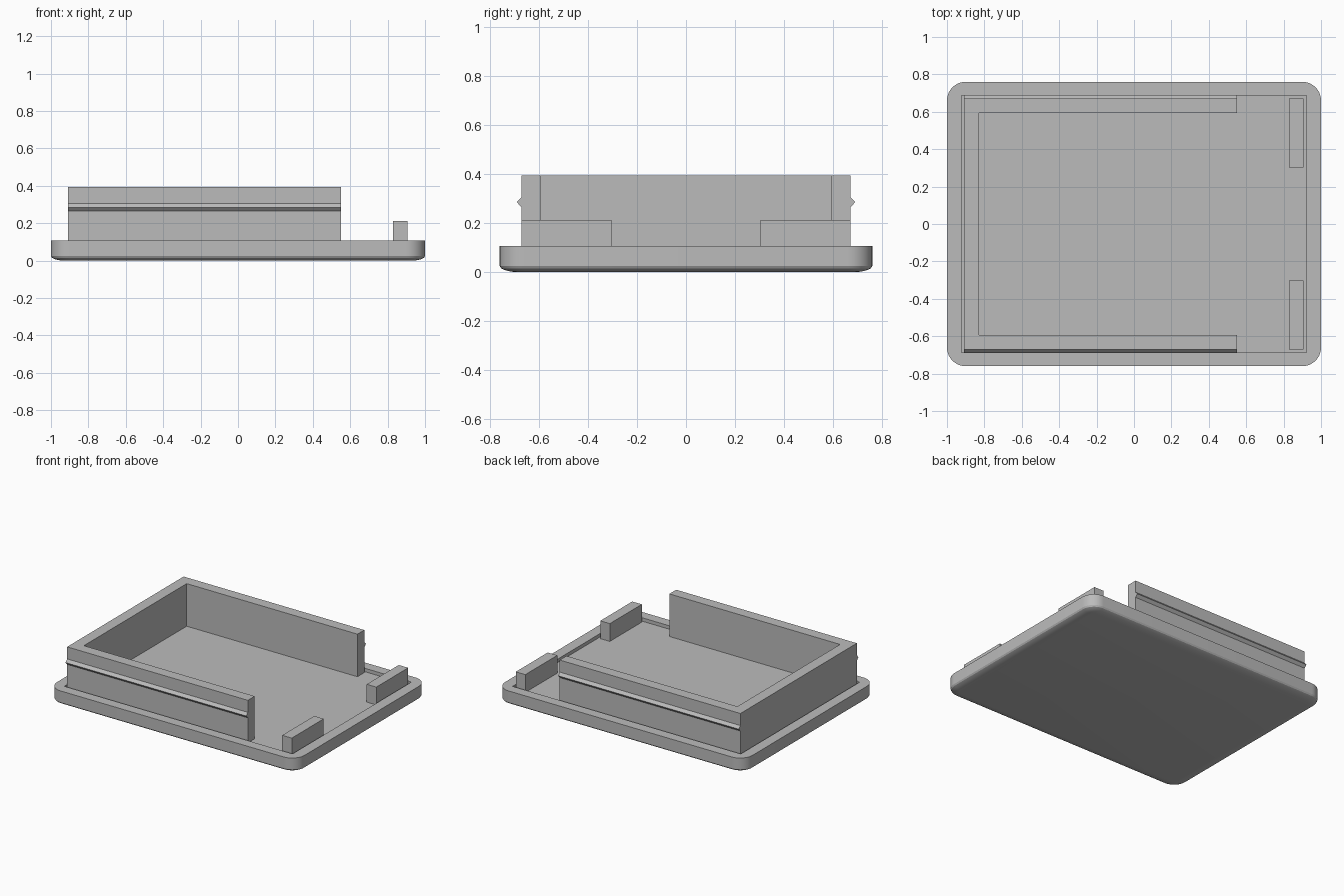
import bpy, bmesh, math

cube = bpy.data.objects.get("Cube")
if cube:
    bpy.data.objects.remove(cube, do_unlink=True)

# Single matte grey
grey = bpy.data.materials.new("plain grey")
grey.use_nodes = True
GREY = (0.5, 0.5, 0.5, 1)
grey.diffuse_color = GREY
grey.node_tree.nodes["Principled BSDF"].inputs["Base Color"].default_value = GREY


def finish(name, bm):
    bmesh.ops.recalc_face_normals(bm, faces=bm.faces)
    mesh = bpy.data.meshes.new(name)
    bm.to_mesh(mesh)
    bm.free()
    mesh.materials.append(grey)
    obj = bpy.data.objects.new(name, mesh)
    bpy.context.collection.objects.link(obj)
    return obj


def prism(name, points, start, end):
    """Extrude a closed outline; points and offsets are 3D."""
    bm = bmesh.new()
    a, b = [[bm.verts.new([p[i] + o[i] for i in range(3)]) for p in points]
            for o in (start, end)]
    bm.faces.new(a)
    bm.faces.new(b)
    n = len(points)
    for i in range(n):
        j = (i + 1) % n
        bm.faces.new((a[i], a[j], b[j], b[i]))
    return finish(name, bm)


def box(name, x0, x1, y0, y1, z0, z1):
    outline = [(x0, y0, 0), (x1, y0, 0), (x1, y1, 0), (x0, y1, 0)]
    return prism(name, outline, (0, 0, z0), (0, 0, z1))


def rounded_ring(bm, inset, z, half_x=1.0, half_y=0.76, radius=0.1, steps=10):
    """Rounded rectangle of vertices, shrunk by inset."""
    ring = []
    for k, (sx, sy) in enumerate(((1, 1), (-1, 1), (-1, -1), (1, -1))):
        for s in range(steps + 1):
            a = math.pi / 2 * (k + s / steps)
            ring.append(bm.verts.new((
                sx * (half_x - radius) + (radius - inset) * math.cos(a),
                sy * (half_y - radius) + (radius - inset) * math.sin(a), z)))
    return ring


# Base plate with a softly rounded underside
bm = bmesh.new()
levels = ((0.06, 0), (0.04, 0.003), (0.02, 0.008), (0.006, 0.015), (0, 0.025), (0, 0.107))
rings = [rounded_ring(bm, inset, z) for inset, z in levels]
bm.faces.new(rings[0])
bm.faces.new(rings[-1])
for low, high in zip(rings, rings[1:]):
    for i in range(len(low)):
        j = (i + 1) % len(low)
        bm.faces.new((low[i], low[j], high[j], high[i]))
base = finish("base_plate", bm)

# Shallow rectangular recess in the top
FLOOR = 0.082
cutter = box("recess_cutter", -0.923, 0.921, -0.686, 0.686, FLOOR, 0.3)
cutter.hide_render = True
cut = base.modifiers.new("recess", "BOOLEAN")
cut.operation = "DIFFERENCE"
cut.solver = "EXACT"
cut.object = cutter
bpy.context.view_layer.objects.active = base
base.select_set(True)
bpy.ops.object.modifier_apply(modifier=cut.name)
bpy.data.objects.remove(cutter, do_unlink=True)
bpy.ops.object.shade_smooth_by_angle(angle=math.radians(30))

# U-shaped wall, open towards +x
OUT, INN = 0.672, 0.593
LEFT, END = -0.91, 0.55
u_shape = [(END, -OUT, 0), (END, -INN, 0), (-0.83, -INN, 0), (-0.83, INN, 0),
           (END, INN, 0), (END, OUT, 0), (LEFT, OUT, 0), (LEFT, -OUT, 0)]
prism("u_wall", u_shape, (0, 0, FLOOR - 0.01), (0, 0, 0.393))

# Snap ridges and locating posts on both sides
for side, s in (("front", -1), ("back", 1)):
    ridge = [(0, s * OUT, 0.265), (0, s * (OUT + 0.018), 0.285), (0, s * OUT, 0.305)]
    prism(side + "_snap_ridge", ridge, (LEFT, 0, 0), (END, 0, 0))
    y0, y1 = sorted((s * 0.303, s * OUT))
    box(side + "_post", 0.828, 0.905, y0, y1, FLOOR - 0.01, 0.212)
